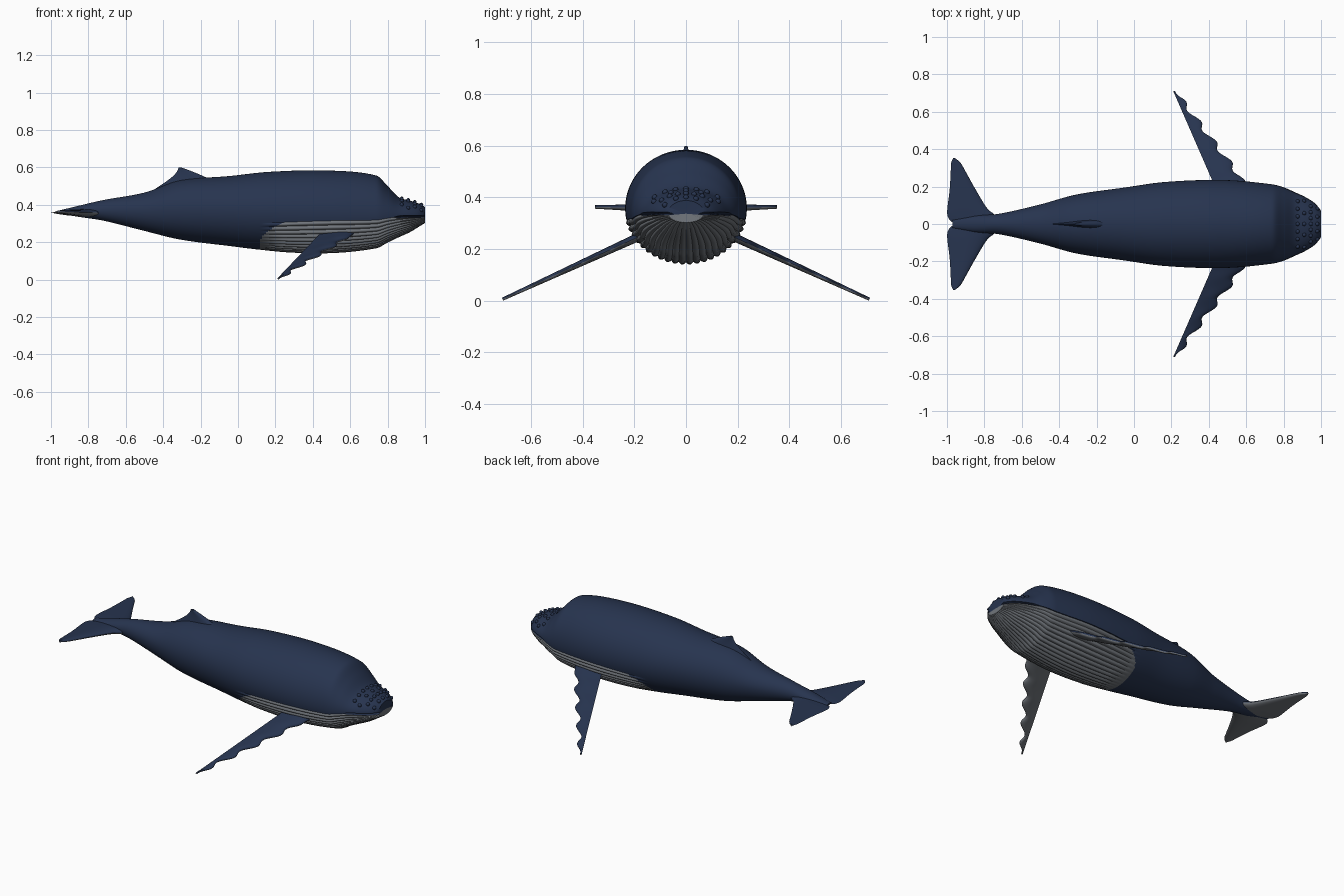
import bpy
import bmesh
from math import sin, cos, asin, sqrt, pi, radians
from mathutils import Vector, Matrix

if "Cube" in bpy.data.objects:
    bpy.data.objects.remove(bpy.data.objects["Cube"], do_unlink=True)


def material(name, colour):
    mat = bpy.data.materials.new(name)
    mat.use_nodes = True
    mat.diffuse_color = (*colour, 1)
    mat.node_tree.nodes["Principled BSDF"].inputs["Base Color"].default_value = (*colour, 1)
    return mat


MATERIALS = [material("deep_blue_skin", (0.02, 0.034, 0.078)),
             material("grey_underside", (0.16, 0.175, 0.195))]
DARK, PALE = 0, 1


def finish(name, bm):
    bmesh.ops.remove_doubles(bm, verts=bm.verts, dist=0.0002)
    bmesh.ops.recalc_face_normals(bm, faces=bm.faces)
    mesh = bpy.data.meshes.new(name)
    bm.to_mesh(mesh)
    bm.free()
    for mat in MATERIALS:
        mesh.materials.append(mat)
    obj = bpy.data.objects.new(name, mesh)
    bpy.context.collection.objects.link(obj)
    bpy.ops.object.select_all(action='DESELECT')
    obj.select_set(True)
    bpy.context.view_layer.objects.active = obj
    bpy.ops.object.shade_smooth_by_angle(angle=radians(45))
    return obj


def sample(table, x):
    """Smooth curve through table rows (key, value, value...)."""
    x = min(max(x, table[0][0]), table[-1][0])
    i = 0
    while i < len(table) - 2 and x > table[i + 1][0]:
        i += 1
    a, b = table[i], table[i + 1]
    before, after = table[max(i - 1, 0)], table[min(i + 2, len(table) - 1)]
    h = b[0] - a[0]
    t = (x - a[0]) / h
    result = []
    for k in range(1, len(a)):
        ma = (b[k] - before[k]) / (b[0] - before[0]) * h
        mb = (after[k] - a[k]) / (after[0] - a[0]) * h
        result.append((2*t**3 - 3*t*t + 1) * a[k] + (t**3 - 2*t*t + t) * ma
                      + (3*t*t - 2*t**3) * b[k] + (t**3 - t*t) * mb)
    return result


def ramp(x, start, end):
    return min(max((x - start) / (end - start), 0), 1)


# Body sections: x, top, bottom, half width, height of widest point, seam height
BODY = [
    (-0.97, .366, .356, .02, .361, .359),
    (-0.85, .395, .335, .045, .365, .355),
    (-0.72, .425, .315, .055, .37, .35),
    (-0.5, .465, .26, .105, .37, .33),
    (-0.31, .53, .214, .157, .375, .3),
    (-0.05, .553, .18, .195, .372, .29),
    (0.17, .576, .155, .225, .365, .303),
    (0.48, .583, .144, .235, .355, .314),
    (0.74, .556, .17, .212, .345, .318),
    (0.8, .5, .2, .195, .34, .328),
    (0.86, .44, .228, .168, .338, .335),
    (0.92, .422, .255, .14, .338, .337),
    (0.97, .405, .285, .107, .338, .337),
    (1.0, .388, .303, .07, .338, .337),
]
UPPER, PLEATS, STEPS = 56, 22, 6
LOWER = PLEATS * STEPS
RINGS = 190


def body_ring(x):
    """Upper arc, mouth corner, pleated lower arc, mouth corner."""
    top, bottom, width, middle, seam = sample(BODY, x)
    start = asin(max(-0.95, min(0, (seam - middle) / (middle - bottom))))
    mouth = ramp(x, 0.83, 0.86)
    gap = 0.006 * mouth
    fade = ramp(x, 0.12, 0.24)

    def point(angle, scale=1):
        height = top - middle if sin(angle) > 0 else middle - bottom
        return Vector((x, width * cos(angle) * scale, middle + height * sin(angle) * scale))

    ring = []
    for i in range(UPPER + 1):
        p = point(start + (pi - 2 * start) * i / UPPER)
        p.z = max(p.z, seam + gap)
        ring.append(p)
    inner = width * cos(start) * (1 - 0.3 * mouth)
    ring.append(Vector((x, -inner, seam)))
    for i in range(LOWER + 1):
        u = i / LOWER
        pleat = 0.045 * (abs(sin(pi * PLEATS * u)) - 0.6) * fade
        p = point(pi - start + (pi + 2 * start) * u, 1 + pleat)
        p.z = min(p.z, seam - gap)
        ring.append(p)
    ring.append(Vector((x, inner, seam)))
    return ring


def build_body():
    bm = bmesh.new()
    first, last = BODY[0][0], BODY[-1][0]
    xs = [first + (last - first) * i / RINGS for i in range(RINGS + 1)]
    rings = [[bm.verts.new(p) for p in body_ring(x)] for x in xs]
    count = len(rings[0])

    def paint(face, column):
        # Pale throat with a rounded rear corner
        c = face.calc_center_median()
        depth = sample(BODY, c.x)[4] - c.z
        rear = 0.12 + 0.13 * max(0, 1 - depth / 0.1) ** 2
        if UPPER + 2 <= column < UPPER + 2 + LOWER and c.x > rear:
            face.material_index = PALE

    for a, b in zip(rings, rings[1:]):
        for j in range(count):
            k = (j + 1) % count
            paint(bm.faces.new((a[j], a[k], b[k], b[j])), j)
    for ring, x, z in ((rings[0], first, .361), (rings[-1], 0.996, .337)):
        centre = bm.verts.new((x, 0, z))
        for j in range(count):
            paint(bm.faces.new((ring[j], ring[(j + 1) % count], centre)), j)
    finish("whale_body", bm)


def blade(name, stations, normal, under):
    """Lens-section fin through (leading point, trailing point, half thickness)."""
    bm = bmesh.new()
    chord = [(1 - cos(pi * i / 12)) / 2 for i in range(13)]
    for side, index in ((1, DARK), (-1, under)):
        rows = []
        for lead, trail, thick in stations:
            rows.append([bm.verts.new(lead.lerp(trail, f) + normal * side * thick
                                      * 2.6 * sqrt(f) * (1 - f)) for f in chord])
        for a, b in zip(rows, rows[1:]):
            for j in range(len(chord) - 1):
                bm.faces.new((a[j], a[j + 1], b[j + 1], b[j])).material_index = index
        # Close the root and tip
        for row in (rows[0], rows[-1]):
            mid = [bm.verts.new(l.lerp(t, f)) for l, t, _ in
                   [stations[0] if row is rows[0] else stations[-1]] for f in chord]
            for j in range(len(chord) - 1):
                bm.faces.new((row[j], row[j + 1], mid[j + 1], mid[j])).material_index = index
    finish(name, bm)


def flipper(name, side):
    # Scalloped leading edge, straight trailing edge, sloping down to the tip
    stations = []
    for i in range(61):
        t = i / 60
        y = 0.16 + 0.55 * t
        z = 0.258 - 0.252 * t
        wave = 0.017 * cos((y - 0.335) / 0.107 * 2 * pi) * ramp(y, 0.2, 0.26) * ramp(1 - t, 0, 0.08)
        lead = 0.64 - 0.42 * t + wave
        trail = 0.45 - 0.24 * t
        stations.append((Vector((lead, side * y, z)), Vector((trail, side * y, z)),
                         0.017 - 0.011 * t))
    blade(name, stations, Vector((0, side * 0.41, 0.91)), PALE)


# Tail fluke outline: distance from the centre line, leading x, trailing x
FLUKE = [(0, -.72, -.957), (.02, -.725, -.985), (.05, -.745, -.998), (.08, -.782, -.998),
         (.19, -.85, -.985), (.28, -.9, -.98), (.33, -.93, -.977), (.352, -.957, -.967)]


def fluke(name, side):
    stations = []
    for i in range(41):
        y = 0.352 * i / 40
        lead, trail = sample(FLUKE, y)
        z = 0.356 + 0.02 * y
        stations.append((Vector((lead, side * y, z)), Vector((trail, side * y, z)),
                         0.021 - 0.04 * y))
    blade(name, stations, Vector((0, 0, 1)), PALE)


# Dorsal fin outline: height, leading x, trailing x
DORSAL = [(.48, -.08, -.45), (.52, -.12, -.39), (.555, -.19, -.345),
          (.58, -.25, -.325), (.598, -.3, -.318)]


def dorsal_fin():
    stations = []
    for i in range(17):
        z = 0.48 + 0.118 * i / 16
        lead, trail = sample(DORSAL, z)
        stations.append((Vector((lead, 0, z)), Vector((trail, 0, z)), 0.035 - 0.029 * i / 16))
    blade("dorsal_fin", stations, Vector((0, 1, 0)), DARK)


def head_knobs():
    # Small rounded knobs in rows over the snout
    bm = bmesh.new()
    for row, x in enumerate((0.875, 0.91, 0.945, 0.98)):
        top, _, width, middle, _ = sample(BODY, x)
        spread = (-0.75, -0.5, -0.25, 0, 0.25, 0.5, 0.75) if row % 2 == 0 else (-0.85, -0.4, 0, 0.4, 0.85)
        for f in spread:
            spot = Vector((x, width * f, middle + (top - middle) * sqrt(1 - f * f)))
            bmesh.ops.create_icosphere(bm, subdivisions=2, radius=0.011,
                                       matrix=Matrix.Translation(spot))
    finish("head_knobs", bm)


build_body()
for label, sign in (("left", 1), ("right", -1)):
    flipper(label + "_flipper", sign)
    fluke(label + "_tail_fluke", sign)
dorsal_fin()
head_knobs()
